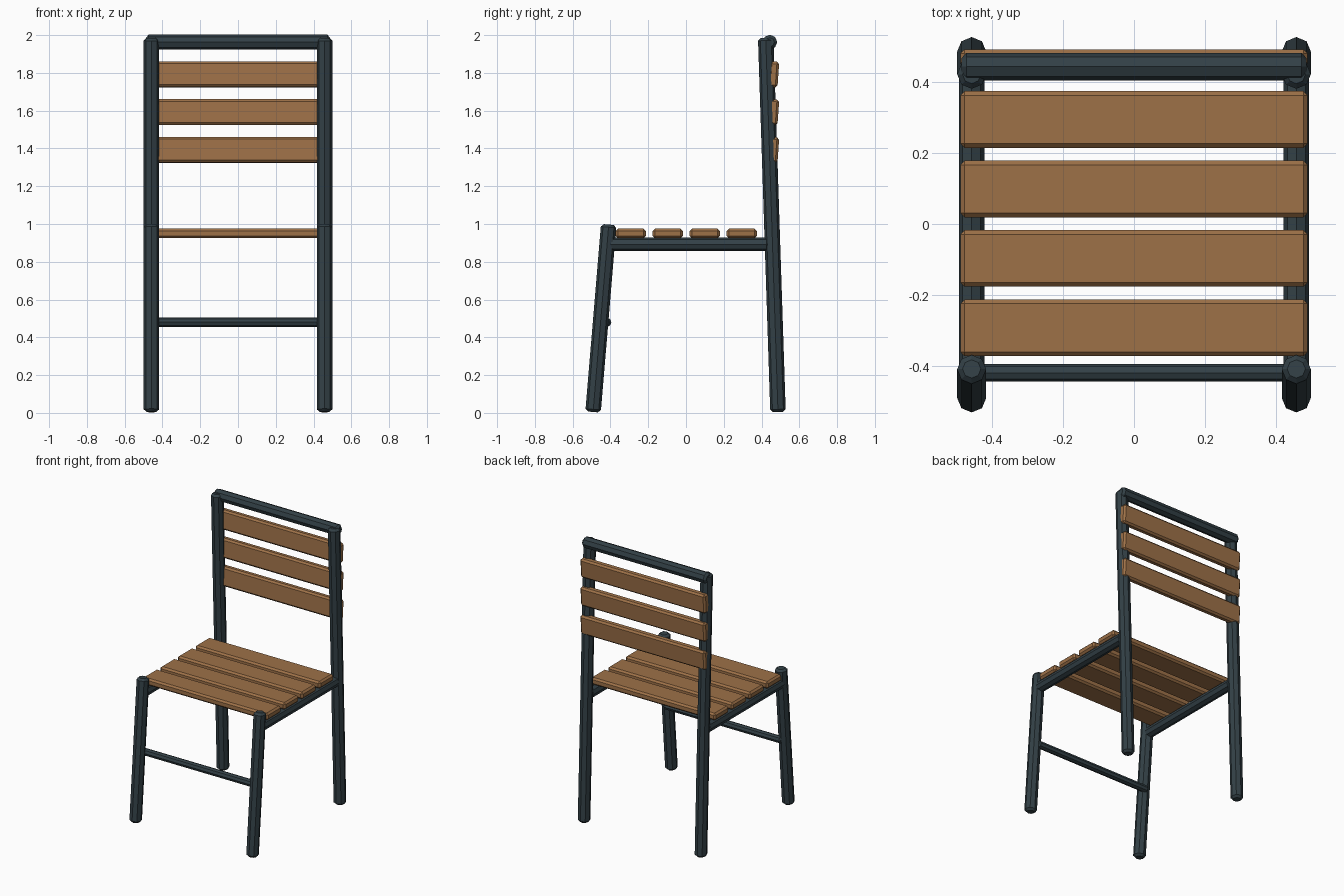
import bpy, math
from mathutils import Vector

cube = bpy.data.objects.get("Cube")
if cube:
    bpy.data.objects.remove(cube, do_unlink=True)


def make_material(name, rgb):
    mat = bpy.data.materials.new(name)
    mat.use_nodes = True
    color = (*rgb, 1)
    mat.diffuse_color = color
    mat.node_tree.nodes["Principled BSDF"].inputs["Base Color"].default_value = color
    return mat


steel = make_material("dark_steel", (0.033, 0.052, 0.062))
wood = make_material("brown_wood", (0.34, 0.165, 0.064))


def finish(name, mat, bevel, angle):
    obj = bpy.context.object
    obj.name = name
    obj.data.materials.append(mat)
    mod = obj.modifiers.new("edge_bevel", "BEVEL")
    mod.width = bevel
    mod.segments = 1
    mod.limit_method = "ANGLE"
    mod.angle_limit = math.radians(angle)
    return obj


def tube(name, start, end, radius, bevel=0.014):
    """Eight-sided bar between two points with chamfered ends."""
    start, end = Vector(start), Vector(end)
    axis = end - start
    bpy.ops.mesh.primitive_cylinder_add(
        vertices=8, radius=radius, depth=axis.length, location=(start + end) / 2)
    obj = finish(name, steel, bevel, 60)
    obj.rotation_mode = "QUATERNION"
    obj.rotation_quaternion = axis.to_track_quat("Z", "Y")
    return obj


def slat(name, center, size, tilt=0):
    """Chamfered wooden board."""
    bpy.ops.mesh.primitive_cube_add(size=1, location=center)
    obj = bpy.context.object
    obj.scale = size
    bpy.ops.object.transform_apply(location=False, rotation=False, scale=True)
    obj.rotation_euler.x = math.radians(tilt)
    return finish(name, wood, 0.012, 30)


# Legs and seat side rails
X = 0.458
for side, x in (("left", X), ("right", -X)):
    tube(f"front_leg_{side}", (x, -0.492, 0.005), (x, -0.409, 0.997), 0.041)
    tube(f"back_leg_{side}", (x, 0.487, 0.005), (x, 0.422, 1.985), 0.041)
    tube(f"seat_rail_{side}", (x, -0.41, 0.892), (x, 0.44, 0.892), 0.036)

# Cross bars
tube("top_rail", (-0.487, 0.444, 1.963), (0.487, 0.444, 1.963), 0.039)
tube("front_stretcher", (-X, -0.42, 0.48), (X, -0.42, 0.48), 0.025, 0.008)

# Seat boards
for i in range(4):
    slat(f"seat_slat_{i + 1}", (0, 0.295 - i * 0.196, 0.95), (0.98, 0.16, 0.05))

# Backrest boards
for i in range(3):
    slat(f"back_slat_{i + 1}", (0, 0.464, 1.792 - i * 0.2), (0.98, 0.05, 0.136), -4)
